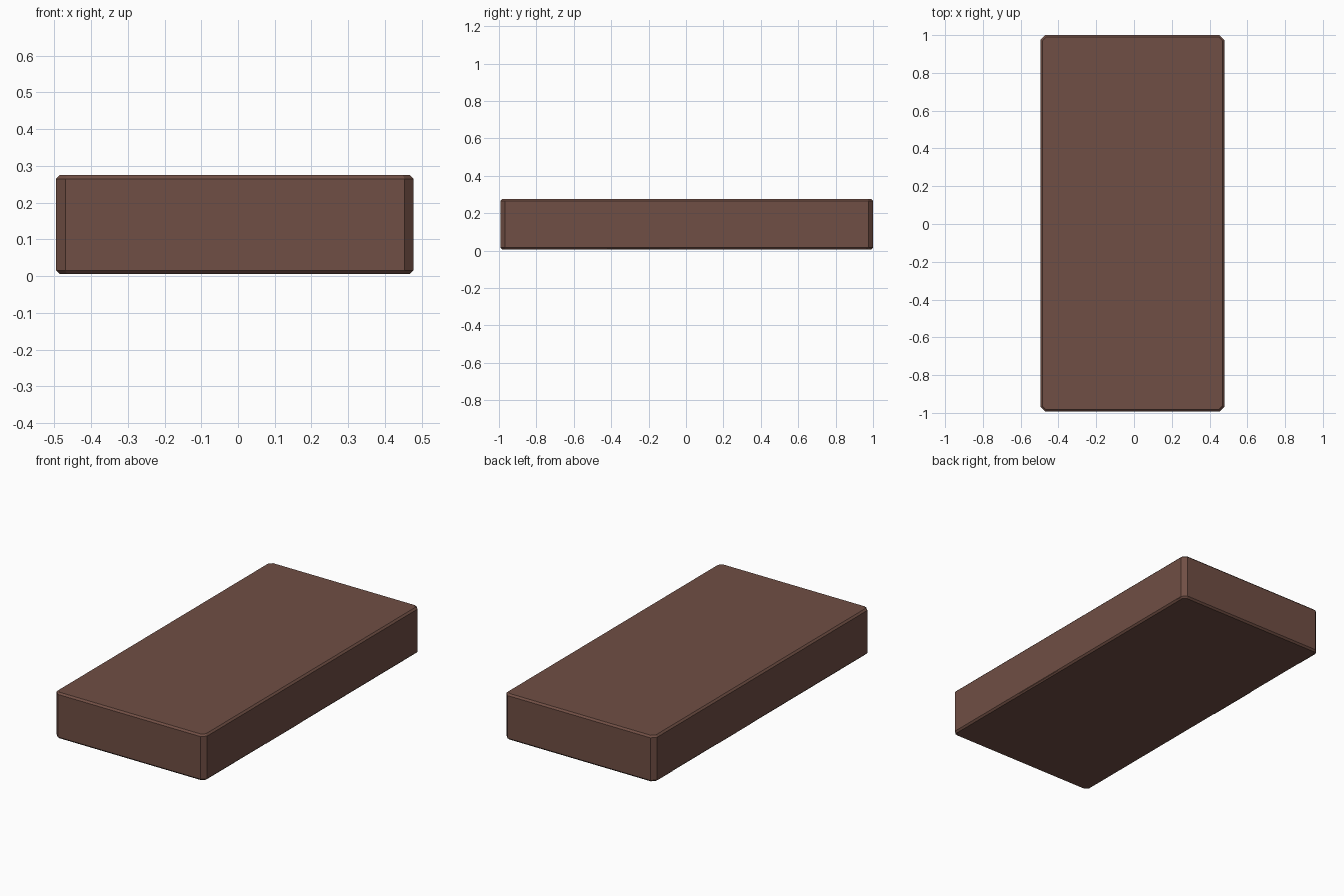
import bpy, bmesh
from mathutils import Vector

mat = bpy.data.materials.new("reddish brown")
mat.diffuse_color = (0.162, 0.077, 0.058, 1)


def finish(bm, name):
    me = bpy.data.meshes.new(name)
    bm.to_mesh(me)
    bm.free()
    me.materials.append(mat)
    ob = bpy.data.objects.new(name, me)
    bpy.context.collection.objects.link(ob)
    return ob


# main slab with chamfered edges
X0, X1, Y0, Y1, Z0, Z1 = -0.495, 0.478, -0.993, 1.0, 0.006, 0.275
bm = bmesh.new()
bmesh.ops.create_cube(bm, size=1)
for v in bm.verts:
    v.co = ((X0 + X1) / 2 + v.co.x * (X1 - X0),
            (Y0 + Y1) / 2 + v.co.y * (Y1 - Y0),
            (Z0 + Z1) / 2 + v.co.z * (Z1 - Z0))
upright = [e for e in bm.edges if abs(e.verts[0].co.z - e.verts[1].co.z) > 0.1]
bmesh.ops.bevel(bm, geom=upright, offset=0.025, segments=1, affect='EDGES')
rims = [e for e in bm.edges if abs(e.verts[0].co.z - e.verts[1].co.z) < 0.01]
bmesh.ops.bevel(bm, geom=rims, offset=0.01, segments=1, affect='EDGES')
finish(bm, "slab")

# each side: surface position and outward direction
SIDES = {
    "top": (lambda u, v: (u, v, Z1), Vector((0, 0, 1))),
    "bottom": (lambda u, v: (u, v, Z0), Vector((0, 0, -1))),
    "front": (lambda u, v: (u, Y0, v), Vector((0, -1, 0))),
    "right": (lambda u, v: (X1, u, v), Vector((1, 0, 0))),
    "left": (lambda u, v: (X0, u, v), Vector((-1, 0, 0))),
}


def plates(side, rise, rim, outlines):
    """Raised stone plates with sloped rims on one side of the slab."""
    place, out = SIDES[side]
    for i, pts in enumerate(outlines):
        bm = bmesh.new()
        f = bm.faces.new([bm.verts.new(Vector(place(*p)) - out * 0.001) for p in pts])
        f.normal_update()
        if f.normal.dot(out) < 0:
            f.normal_flip()
        bmesh.ops.inset_region(bm, faces=[f], thickness=rim, depth=rise + 0.001)
        finish(bm, f"{side}_plate_{i + 1}")


# top paving plates
plates("top", 0.008, 0.018, [
    [(-0.47, -0.39), (-0.31, -0.41), (-0.26, -0.47), (-0.12, -0.46),
     (-0.05, -0.34), (-0.03, -0.1), (-0.47, -0.1)],
    [(-0.02, -0.32), (0.08, -0.44), (0.46, -0.44), (0.46, -0.1), (-0.02, -0.1)],
])
plates("top", 0.006, 0.01, [
    [(-0.47, -0.085), (0.01, -0.1), (-0.01, 0.12), (-0.04, 0.18), (-0.3, 0.18), (-0.47, 0.2)],
    [(-0.47, 0.35), (-0.34, 0.345), (-0.2, 0.36), (0.0, 0.355),
     (0.0, 0.6), (-0.15, 0.55), (-0.47, 0.54)],
])
plates("top", 0.003, 0.008, [
    [(-0.2, -0.76), (0.0, -0.78), (0.11, -0.75), (0.13, -0.46), (-0.2, -0.47)],
    [(0.01, 0.77), (0.15, 0.82), (0.25, 0.83), (0.25, 0.98), (0.01, 0.98)],
    [(-0.47, 0.545), (-0.17, 0.56), (-0.1, 0.67), (-0.1, 0.82), (-0.47, 0.82)],
])

# right side blocks
plates("right", 0.026, 0.008, [
    [(-0.765, 0.17), (-0.74, 0.205), (-0.6, 0.217), (-0.44, 0.212),
     (-0.44, 0.115), (-0.75, 0.115)],
    [(-0.435, 0.15), (-0.3, 0.158), (-0.09, 0.15), (-0.09, 0.012), (-0.42, 0.012)],
])
plates("right", 0.013, 0.008, [
    [(-0.09, 0.265), (0.23, 0.265), (0.2, 0.15), (0.08, 0.138), (-0.09, 0.145)],
    [(-0.09, 0.14), (0.08, 0.135), (0.2, 0.145), (0.22, 0.08), (0.15, 0.065), (-0.09, 0.068)],
])
plates("right", 0.018, 0.008, [
    [(0.2, 0.145), (0.27, 0.15), (0.31, 0.16), (0.38, 0.16), (0.38, 0.072), (0.23, 0.085)],
    [(0.6, 0.2), (0.85, 0.203), (0.85, 0.12), (0.625, 0.118)],
    [(0.83, 0.075), (0.88, 0.062), (0.97, 0.07), (0.97, 0.012), (0.84, 0.02)],
])

# left side blocks
plates("left", 0.012, 0.008, [
    [(0.81, 0.12), (0.77, 0.19), (0.45, 0.2), (0.44, 0.1), (0.76, 0.07)],
    [(0.44, 0.15), (0.1, 0.16), (0.1, 0.012), (0.42, 0.012)],
    [(-0.15, 0.16), (-0.2, 0.2), (-0.32, 0.2), (-0.32, 0.12), (-0.2, 0.1)],
    [(-0.5, 0.25), (-0.8, 0.265), (-0.8, 0.15), (-0.52, 0.13)],
    [(0.97, 0.09), (0.85, 0.08), (0.83, 0.012), (0.97, 0.012)],
])
plates("left", 0.006, 0.006, [
    [(0.1, 0.265), (-0.13, 0.265), (-0.13, 0.13), (0.1, 0.13)],
    [(-0.5, 0.12), (-0.97, 0.12), (-0.97, 0.02), (-0.5, 0.02)],
])

# front layered courses and thin chips
plates("front", 0.006, 0.002, [
    [(-0.47, 0.122), (-0.3, 0.125), (-0.1, 0.118), (0.45, 0.12), (0.45, 0.152), (-0.47, 0.158)],
    [(-0.47, 0.08), (-0.27, 0.072), (-0.05, 0.078), (-0.04, 0.115), (-0.3, 0.12), (-0.47, 0.118)],
    [(-0.05, 0.078), (0.2, 0.082), (0.22, 0.112), (-0.04, 0.115)],
    [(0.22, 0.09), (0.3, 0.073), (0.45, 0.076), (0.45, 0.115), (0.23, 0.112)],
    [(-0.47, 0.033), (-0.28, 0.042), (-0.27, 0.07), (-0.47, 0.076)],
    [(-0.26, 0.04), (-0.1, 0.033), (0.14, 0.036), (0.14, 0.074), (-0.26, 0.068)],
    [(-0.36, 0.182), (-0.29, 0.185), (-0.28, 0.195), (-0.32, 0.207), (-0.47, 0.207)],
    [(-0.04, 0.185), (0.2, 0.19), (0.22, 0.21), (0.08, 0.213), (-0.04, 0.203)],
    [(-0.25, 0.17), (-0.1, 0.172), (-0.1, 0.185), (-0.25, 0.182)],
    [(0.25, 0.166), (0.38, 0.17), (0.4, 0.18), (0.25, 0.183)],
])

# underside plates
plates("bottom", 0.006, 0.008, [
    [(-0.14, -0.35), (0.23, -0.35), (0.23, -0.06), (-0.14, -0.06)],
    [(-0.4, 0.17), (-0.02, 0.15), (-0.02, 0.42), (-0.4, 0.42)],
    [(0.05, 0.2), (0.42, 0.2), (0.42, 0.5), (0.05, 0.48)],
    [(-0.45, -0.8), (-0.05, -0.75), (-0.1, -0.5), (-0.45, -0.5)],
])
